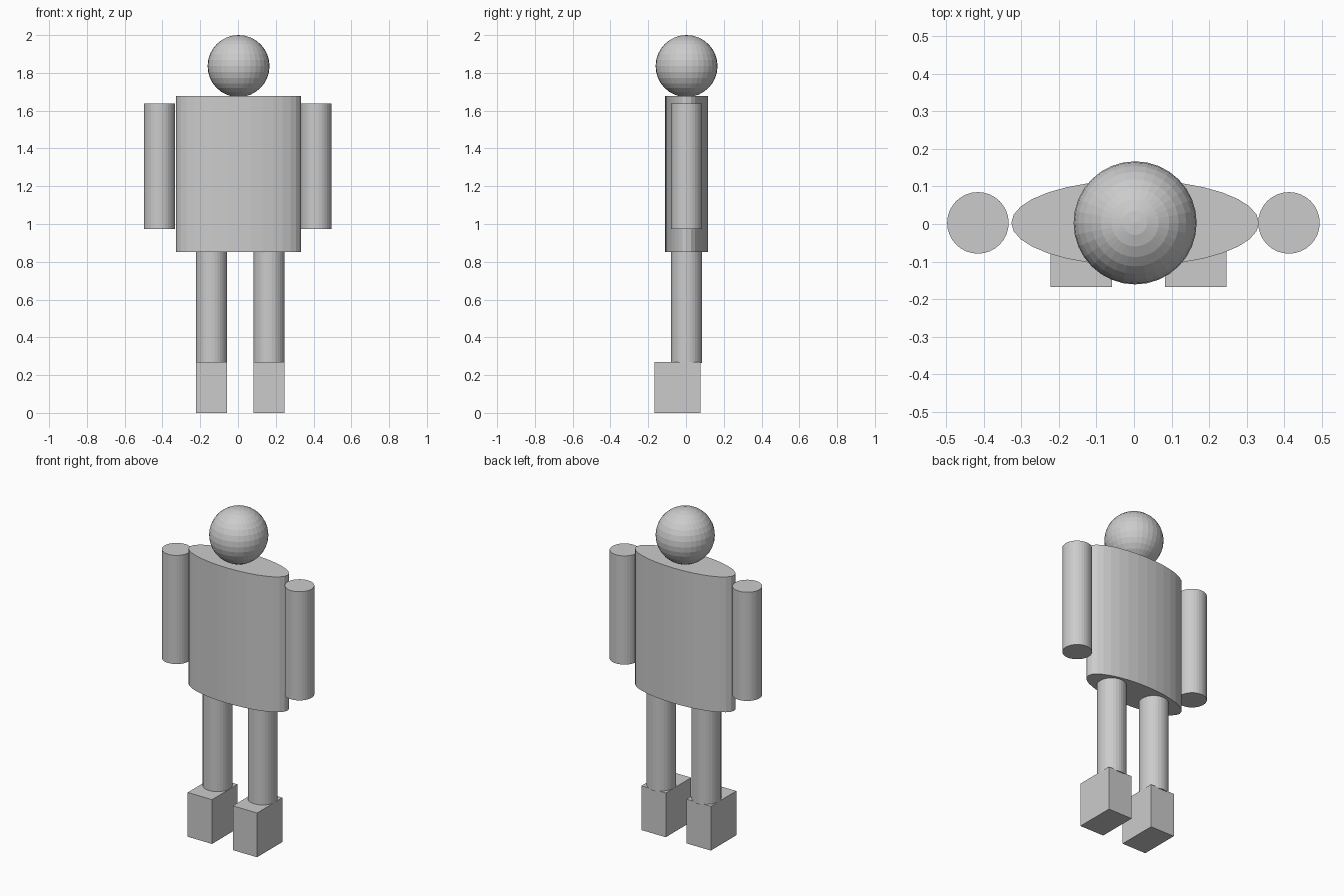
import bpy

cube = bpy.data.objects.get("Cube")
if cube:
    bpy.data.objects.remove(cube, do_unlink=True)

MID = 0.003           # shared centre line of head, torso and limbs
LIMB_RADIUS = 0.082


def finish(name, scale=(1, 1, 1)):
    obj = bpy.context.object
    obj.name = name
    obj.scale = scale
    bpy.ops.object.transform_apply(location=False, rotation=False, scale=True)
    return obj


def column(name, x, bottom, top, rx, ry):
    """Upright 32-sided cylinder with an elliptical section."""
    bpy.ops.mesh.primitive_cylinder_add(
        vertices=32, radius=1, depth=top - bottom,
        location=(x, MID, (bottom + top) / 2))
    return finish(name, (rx, ry, 1))


def box(name, x, y, width, depth, height):
    """Box standing on the ground."""
    bpy.ops.mesh.primitive_cube_add(size=1, location=(x, y, height / 2))
    return finish(name, (width, depth, height))


# Head
bpy.ops.mesh.primitive_uv_sphere_add(
    segments=32, ring_count=16, radius=0.164, location=(MID, MID, 1.836))
finish("head")

# Torso
column("torso", MID, 0.853, 1.678, 0.33, 0.114)

# Arms, legs and feet
for side, arm_x, leg_x in (("left", 0.413, 0.164), ("right", -0.416, -0.14)):
    column(f"{side}_arm", arm_x, 0.974, 1.637, LIMB_RADIUS, LIMB_RADIUS)
    column(f"{side}_leg", leg_x, 0.265, 0.853, LIMB_RADIUS, LIMB_RADIUS)
    box(f"{side}_foot", leg_x, -0.045, 0.164, 0.245, 0.27)
